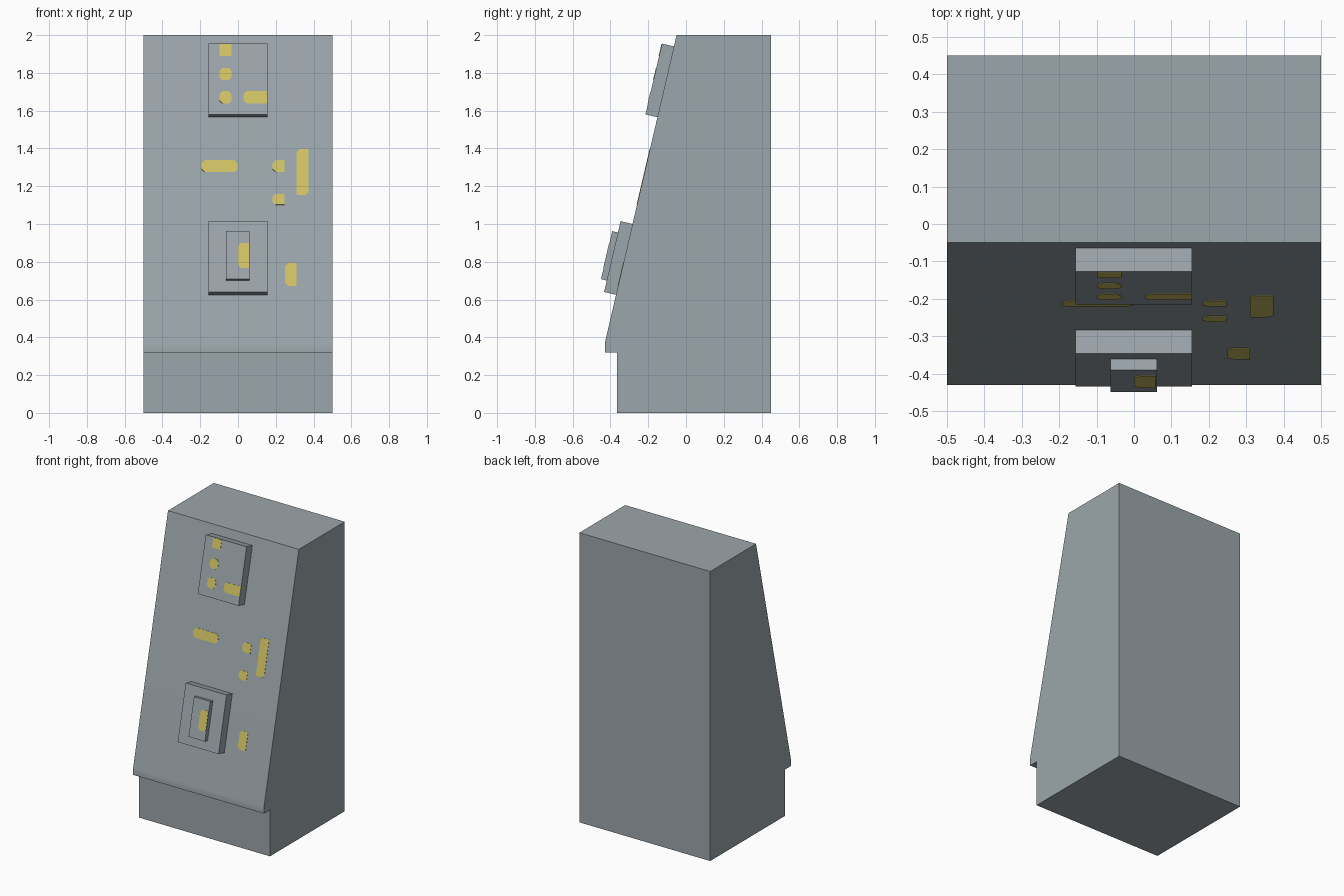
import bpy
import bmesh
from mathutils import Vector

cube = bpy.data.objects.get("Cube")
if cube:
    bpy.data.objects.remove(cube, do_unlink=True)


def material(name, rgb):
    m = bpy.data.materials.new(name)
    m.use_nodes = True
    m.diffuse_color = (*rgb, 1)
    m.node_tree.nodes["Principled BSDF"].inputs["Base Color"].default_value = (*rgb, 1)
    return m


GREY = material("blue grey", (0.33, 0.38, 0.405))
YELLOW = material("dull yellow", (0.64, 0.55, 0.13))


def prism(name, ring, offset, mat):
    """Closed solid swept from a planar ring of points along an offset."""
    bm = bmesh.new()
    face = bm.faces.new([bm.verts.new(p) for p in ring])
    ext = bmesh.ops.extrude_face_region(bm, geom=[face], use_keep_orig=True)
    bmesh.ops.translate(bm, vec=offset,
                        verts=[g for g in ext["geom"] if isinstance(g, bmesh.types.BMVert)])
    bmesh.ops.recalc_face_normals(bm, faces=bm.faces)
    mesh = bpy.data.meshes.new(name)
    bm.to_mesh(mesh)
    bm.free()
    mesh.materials.append(mat)
    obj = bpy.data.objects.new(name, mesh)
    bpy.context.collection.objects.link(obj)
    return obj


# Cabinet body: side profile (y, z) with a sloping front and a recessed plinth
TOP, LIP = Vector((-0.05, 2.0)), Vector((-0.43, 0.37))
profile = [(0.45, 0), (0.45, 2), TOP, LIP, (-0.43, 0.32), (-0.365, 0.32), (-0.365, 0)]
body = prism("cabinet_body", [(-0.5, y, z) for y, z in profile], Vector((1, 0, 0)), GREY)
bpy.context.view_layer.objects.active = body
body.select_set(True)
bpy.ops.object.shade_smooth_by_angle()
weighted = body.modifiers.new("weighted_normals", "WEIGHTED_NORMAL")
weighted.keep_sharp = True

# Outward normal of the sloping front
along = (TOP - LIP).normalized()
NORMAL = Vector((0, -along.y, along.x))
RUN = along.x / along.y


def slab(name, x0, x1, z0, z1, height, thick, mat, cuts=(0, 0, 0, 0)):
    """Plate parallel to the slope, its outer face `height` above it.
    cuts: corner chamfers at bottom left, bottom right, top right, top left."""
    corners = [(x0, z0, 1, 1), (x1, z0, -1, 1), (x1, z1, -1, -1), (x0, z1, 1, -1)]
    outline = []
    for i, ((x, z, sx, sz), c) in enumerate(zip(corners, cuts)):
        if c:
            pair = [(x, z + sz * c), (x + sx * c, z)]
            outline += pair if i % 2 == 0 else pair[::-1]
        else:
            outline.append((x, z))
    ring = []
    for x, z in outline:
        foot = z - height * NORMAL.z
        ring.append(Vector((x, TOP.x - (TOP.y - foot) * RUN, foot)) + NORMAL * height)
    return prism(name, ring, -NORMAL * thick, mat)


# Raised panels on the slope
PANEL, BUTTON = 0.065, 0.096
slab("upper_panel", -0.157, 0.155, 1.58, 1.955, PANEL, PANEL, GREY)
slab("lower_panel", -0.157, 0.155, 0.64, 1.015, PANEL, PANEL, GREY)
slab("lower_panel_button", -0.063, 0.061, 0.708, 0.962, BUTTON, BUTTON - PANEL, GREY)

# Yellow painted marks: x0, x1, z0, z1, surface height, corner chamfers
C = 0.016
ROUND = (C, C, C, C)
LEFT = (C, 0, 0, C)
marks = [
    ("upper_light_top", -0.098, -0.034, 1.89, 1.952, PANEL, (0, 0, 0, 0)),
    ("upper_light_middle", -0.098, -0.034, 1.762, 1.826, PANEL, ROUND),
    ("upper_light_bottom", -0.098, -0.034, 1.638, 1.703, PANEL, ROUND),
    ("upper_light_bar", 0.03, 0.155, 1.638, 1.703, PANEL, LEFT),
    ("wide_strip", -0.193, -0.002, 1.275, 1.338, 0, ROUND),
    ("small_light_upper", 0.183, 0.247, 1.275, 1.338, 0, LEFT),
    ("small_light_lower", 0.183, 0.247, 1.102, 1.16, 0, LEFT),
    ("tall_strip", 0.31, 0.373, 1.153, 1.396, 0, (0, C, 0, C)),
    ("button_light", 0.0, 0.058, 0.768, 0.9, BUTTON, LEFT),
    ("low_light", 0.25, 0.31, 0.672, 0.793, 0, LEFT),
]
for name, x0, x1, z0, z1, h, cuts in marks:
    slab(name, x0, x1, z0, z1, h + 0.002, 0.003, YELLOW, cuts)
